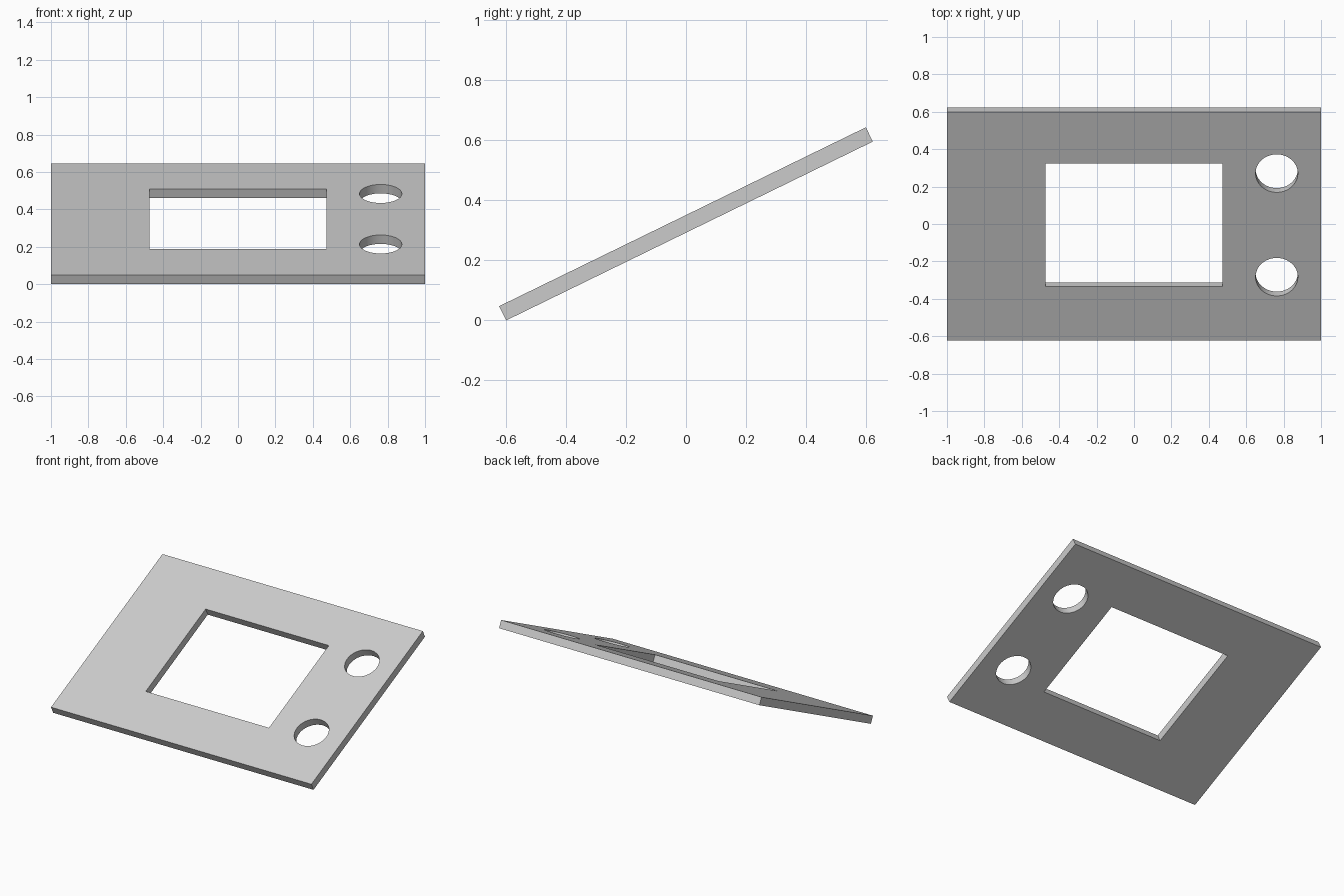
import bpy
from math import cos, sin, pi, radians

cube = bpy.data.objects.get("Cube")
if cube:
    bpy.data.objects.remove(cube, do_unlink=True)

LENGTH, THICK, TILT = 1.36, 0.053, radians(26)
HOLE_X, HOLE_R, SEGMENTS = 0.763, 0.113, 64
SHIFT = 0.006  # the openings sit slightly up the slope


def rectangle(cx, cy, w, h):
    return [(cx + sx * w / 2, cy + sy * h / 2)
            for sx, sy in ((-1, -1), (1, -1), (1, 1), (-1, 1))]


def circle(cx, cy, r):
    return [(cx + r * cos(2 * pi * i / SEGMENTS), cy + r * sin(2 * pi * i / SEGMENTS))
            for i in range(SEGMENTS)]


# Flat outline: plate edge, display window and two round holes
outlines = [rectangle(0, 0, 2, LENGTH), rectangle(-0.001, SHIFT, 0.946, 0.731)]
outlines += [circle(HOLE_X, SHIFT + side * 0.308, HOLE_R) for side in (-1, 1)]

curve = bpy.data.curves.new("panel_outline", "CURVE")
curve.dimensions = "2D"
curve.fill_mode = "BOTH"
curve.extrude = THICK / 2
for points in outlines:
    spline = curve.splines.new("POLY")
    spline.points.add(len(points) - 1)
    for point, (x, y) in zip(spline.points, points):
        point.co = (x, y, 0, 1)
    spline.use_cyclic_u = True

# Tilted panel resting on its lower front edge
panel = bpy.data.objects.new("front_panel", curve)
bpy.context.collection.objects.link(panel)
bpy.ops.object.select_all(action="DESELECT")
panel.select_set(True)
bpy.context.view_layer.objects.active = panel
bpy.ops.object.convert(target="MESH")
panel = bpy.context.object
panel.name = "front_panel"
panel.rotation_euler.x = TILT
panel.location.z = (LENGTH * sin(TILT) + THICK * cos(TILT)) / 2

# Weld the caps to the walls and face everything outwards
bpy.ops.object.mode_set(mode="EDIT")
bpy.ops.mesh.select_all(action="SELECT")
bpy.ops.mesh.remove_doubles(threshold=0.0001)
bpy.ops.mesh.normals_make_consistent(inside=False)
bpy.ops.object.mode_set(mode="OBJECT")
bpy.ops.object.shade_smooth_by_angle(angle=radians(30))

# Plain grey finish
grey = bpy.data.materials.new("light_grey")
grey.use_nodes = True
grey.diffuse_color = (0.6, 0.6, 0.6, 1)
grey.node_tree.nodes["Principled BSDF"].inputs["Base Color"].default_value = (0.6, 0.6, 0.6, 1)
panel.data.materials.clear()
panel.data.materials.append(grey)
